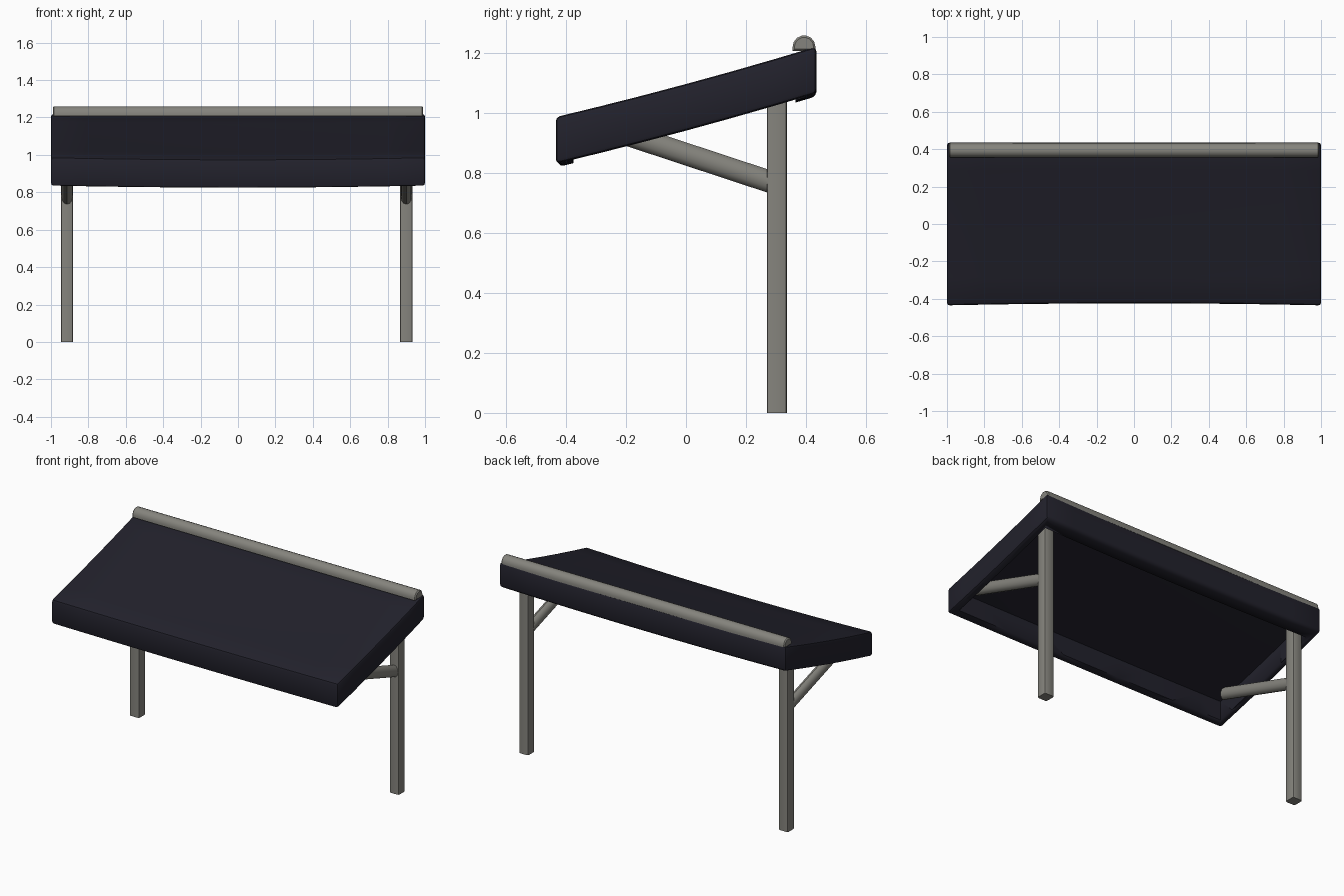
import bpy, bmesh, math
from mathutils import Vector

if "Cube" in bpy.data.objects:
    bpy.data.objects.remove(bpy.data.objects["Cube"])


def material(name, rgb):
    m = bpy.data.materials.new(name)
    m.diffuse_color = (*rgb, 1)
    m.use_nodes = True
    m.node_tree.nodes["Principled BSDF"].inputs["Base Color"].default_value = m.diffuse_color
    return m


navy = material("dark navy", (0.016, 0.0155, 0.025))
grey = material("warm grey", (0.235, 0.23, 0.205))


def finish(bm, name, mat):
    bmesh.ops.recalc_face_normals(bm, faces=bm.faces)
    me = bpy.data.meshes.new(name)
    bm.to_mesh(me)
    bm.free()
    me.materials.append(mat)
    ob = bpy.data.objects.new(name, me)
    bpy.context.collection.objects.link(ob)
    bpy.ops.object.select_all(action='DESELECT')
    ob.select_set(True)
    bpy.context.view_layer.objects.active = ob
    bpy.ops.object.shade_smooth_by_angle(angle=math.radians(35))
    return ob


def box(x0, x1, y0, y1, z0, z1, bevel):
    bm = bmesh.new()
    bmesh.ops.create_cube(bm, size=1)
    for v in bm.verts:
        c = v.co + Vector((0.5, 0.5, 0.5))
        v.co = (x0 + c.x * (x1 - x0), y0 + c.y * (y1 - y0), z0 + c.z * (z1 - z0))
    if bevel:
        bmesh.ops.bevel(bm, geom=bm.edges[:], offset=bevel, segments=2,
                        profile=0.5, affect='EDGES')
    return bm


def slope(bm):
    """Slice into strips, then tilt and sag like a stretched canopy."""
    for axis, cuts in (((1, 0, 0), 10), ((0, 1, 0), 6)):
        for i in range(1, cuts):
            t = -1 + 2 * i / cuts
            at = Vector(axis) * (t * (1.0 if axis[0] else 0.43))
            bmesh.ops.bisect_plane(bm, geom=bm.verts[:] + bm.edges[:] + bm.faces[:],
                                   plane_co=at, plane_no=axis)
    for v in bm.verts:
        x, y, z = v.co
        mid = max(0, 1 - x * x)
        u = min(1, abs(y) / 0.43)
        v.co.z = z + 1.105 + 0.27 * y - 0.007 * (1 - u * u) - 0.011 * mid
        if y < 0:
            v.co.y += 0.011 * mid * u


# Sloped canopy, hollow underneath
bm = box(-1, 1, -0.435, 0.435, -0.155, 0, 0.014)
slope(bm)
canopy = finish(bm, "canopy", navy)
bm = box(-0.955, 0.955, -0.385, 0.365, -0.3, -0.035, 0)
slope(bm)
cutter = finish(bm, "canopy_cutter", navy)
cutter.hide_render = True
mod = canopy.modifiers.new("hollow", 'BOOLEAN')
mod.operation = 'DIFFERENCE'
mod.solver = 'EXACT'
mod.object = cutter
bpy.context.view_layer.objects.active = canopy
bpy.ops.object.modifier_apply(modifier=mod.name)
bpy.data.objects.remove(cutter)

# Rounded rail along the high back edge
bm = bmesh.new()
ring = [(0.394 + 0.038 * math.cos(math.pi * i / 7), 1.222 + 0.038 * math.sin(math.pi * i / 7))
        for i in range(8)]
ring += [(0.356, 1.208), (0.432, 1.208)]
f = bm.faces.new([bm.verts.new((-0.99, y, z)) for y, z in ring])
new = bmesh.ops.extrude_face_region(bm, geom=[f])["geom"]
bmesh.ops.translate(bm, vec=(1.98, 0, 0),
                    verts=[g for g in new if isinstance(g, bmesh.types.BMVert)])
caps = [e for e in bm.edges if abs(e.verts[0].co.x - e.verts[1].co.x) < 0.01]
bmesh.ops.bevel(bm, geom=caps, offset=0.006, segments=1, affect='EDGES')
finish(bm, "back_rail", grey)

# Posts and slanted round braces
for side, x in (("left", -0.914), ("right", 0.9)):
    bm = box(x - 0.033, x + 0.033, 0.27, 0.337, 0, 1.16, 0)
    up = [e for e in bm.edges if abs(e.verts[0].co.z - e.verts[1].co.z) > 0.1]
    bmesh.ops.bevel(bm, geom=up, offset=0.009, segments=2, profile=0.5, affect='EDGES')
    finish(bm, side + "_post", grey)

    a, b = Vector((x, 0.3, 0.765)), Vector((x, -0.3, 0.963))
    d = b - a
    bm = bmesh.new()
    bmesh.ops.create_cone(bm, cap_ends=True, segments=12, radius1=1, radius2=1,
                          depth=d.length)
    q = d.to_track_quat('Z', 'X')
    n = d.normalized().cross(Vector((1, 0, 0)))
    for v in bm.verts:
        v.co = (a + b) / 2 + Vector((v.co.x * 0.029, 0, 0)) + n * v.co.y * 0.037 \
            + d.normalized() * v.co.z
    finish(bm, side + "_brace", grey)
